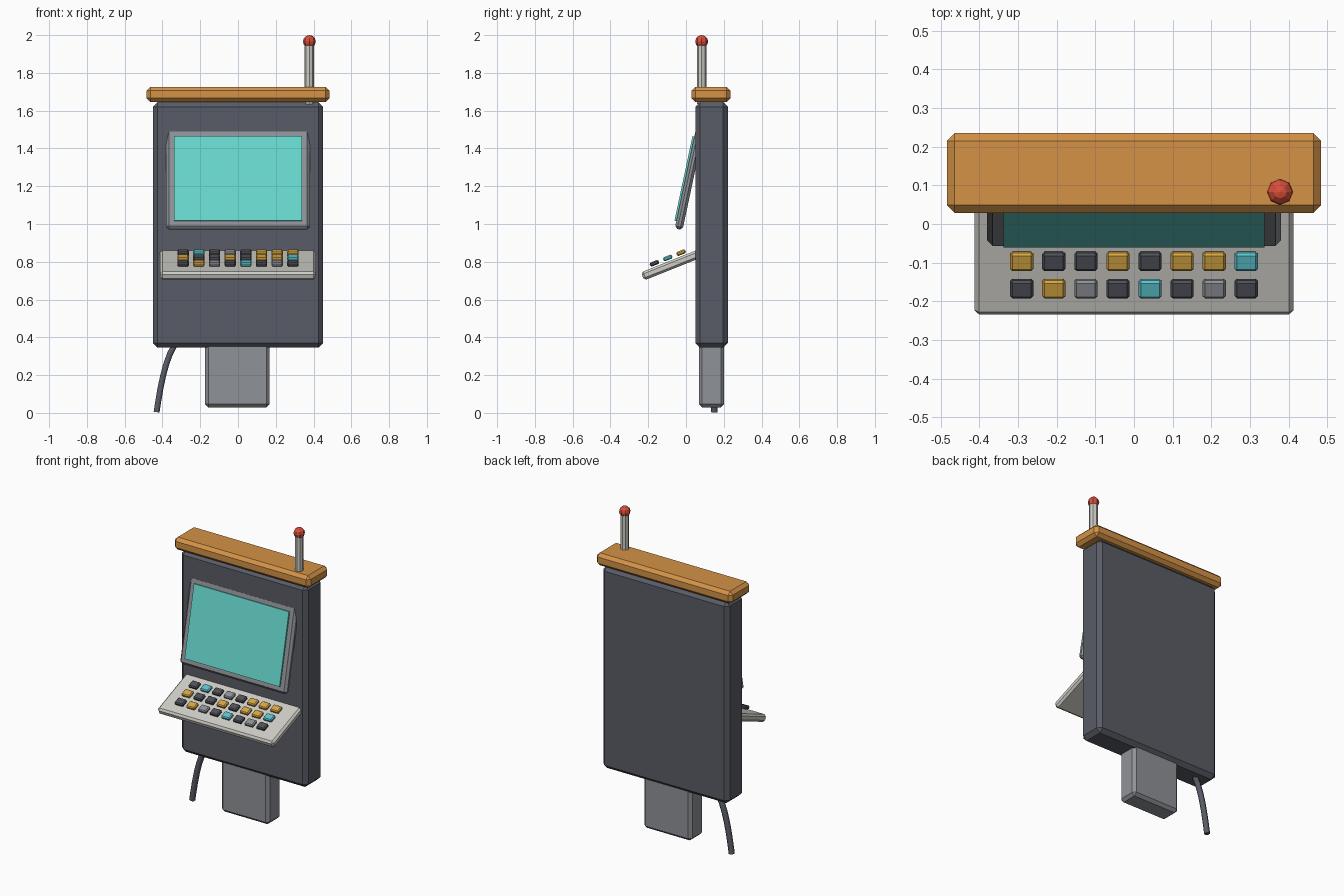
import bpy
from mathutils import Matrix, Vector

if "Cube" in bpy.data.objects:
    bpy.data.objects.remove(bpy.data.objects["Cube"])


def material(name, rgb):
    m = bpy.data.materials.new(name)
    lin = [((c / 255 + 0.055) / 1.055) ** 2.4 for c in rgb]
    m.diffuse_color = (*lin, 1)
    m.use_nodes = True
    m.node_tree.nodes["Principled BSDF"].inputs["Base Color"].default_value = m.diffuse_color
    return m


SLATE = material("slate", (89, 92, 102))
ORANGE = material("orange", (212, 146, 70))
LIGHT = material("off_white", (205, 204, 197))
GREY = material("mid_grey", (143, 146, 152))
SCREEN = material("screen_aqua", (103, 217, 207))
RED = material("red", (218, 78, 58))
YELLOW = material("key_yellow", (216, 167, 66))
TEAL = material("key_teal", (92, 196, 206))
DARK = material("key_dark", (80, 82, 89))


def finish(ob, name, mat):
    ob.name = name
    ob.data.materials.append(mat)
    return ob


def box(name, size, mat, bevel, frame=Matrix(), offset=(0, 0, 0)):
    """Chamfered box, placed at an offset inside a tilted frame."""
    bpy.ops.mesh.primitive_cube_add(size=1)
    ob = finish(bpy.context.object, name, mat)
    ob.data.transform(Matrix.Diagonal((*size, 1)))
    ob.matrix_world = frame @ Matrix.Translation(Vector(offset))
    if bevel:
        mod = ob.modifiers.new("chamfer", "BEVEL")
        mod.width = bevel
        mod.segments = 1
    return ob


def tilted(location, angle):
    return Matrix.Translation(Vector(location)) @ Matrix.Rotation(angle, 4, 'X')


# Cabinet, top cap and support post
box("cabinet", (0.90, 0.172, 1.30), SLATE, 0.025, offset=(0, 0.136, 0.995))
box("top_cap", (0.968, 0.206, 0.08), ORANGE, 0.02, offset=(0, 0.132, 1.686))
box("support_post", (0.342, 0.134, 0.36), GREY, 0.018, offset=(-0.003, 0.135, 0.208))

# Screen, leaning back into the cabinet
lean = tilted((0, 0.017, 1.235), -0.21)
box("screen_frame", (0.76, 0.042, 0.538), GREY, 0.014, lean)
box("screen", (0.676, 0.012, 0.457), SCREEN, 0, lean, (0, -0.025, 0))

# Sloping keyboard shelf
slope = tilted((0, -0.074, 0.785), 0.38)
box("keyboard_shelf", (0.826, 0.336, 0.046), LIGHT, 0.012, slope)

# Keys, one letter per colour, front row first
KEY = {"D": DARK, "Y": YELLOW, "G": GREY, "T": TEAL}
for r, row in enumerate(("DYGDTDGD", "YDDYDYYT", "DTDGDYYY")):
    for c, letter in enumerate(row):
        box(f"key_{r + 1}_{c + 1}", (0.06, 0.05, 0.022), KEY[letter], 0.006, slope,
            ((c - 3.5) * 0.083, -0.008 + (r - 1) * 0.076, 0.041))

# Antenna with a ball tip
bpy.ops.mesh.primitive_cylinder_add(vertices=8, radius=0.025, depth=0.32,
                                    location=(0.378, 0.083, 1.795))
finish(bpy.context.object, "antenna", LIGHT)
bpy.ops.mesh.primitive_uv_sphere_add(segments=8, ring_count=6, radius=0.034,
                                     location=(0.378, 0.083, 1.966))
finish(bpy.context.object, "antenna_ball", RED)

# Power cable hanging from the cabinet base
curve = bpy.data.curves.new("power_cable", 'CURVE')
curve.dimensions = '3D'
curve.bevel_depth = 0.018
curve.bevel_resolution = 1
curve.use_fill_caps = True
curve.resolution_u = 6
spline = curve.splines.new('BEZIER')
spline.bezier_points.add(1)
ends = (((-0.335, 0.15, 0.36), (-0.32, 0.15, 0.38), (-0.39, 0.15, 0.28)),
        ((-0.431, 0.15, 0.004), (-0.415, 0.15, 0.11), (-0.434, 0.15, -0.02)))
for p, (co, left, right) in zip(spline.bezier_points, ends):
    p.handle_left_type = p.handle_right_type = 'FREE'
    p.co, p.handle_left, p.handle_right = co, left, right
cable = bpy.data.objects.new("power_cable", curve)
bpy.context.collection.objects.link(cable)
finish(cable, "power_cable", SLATE)
